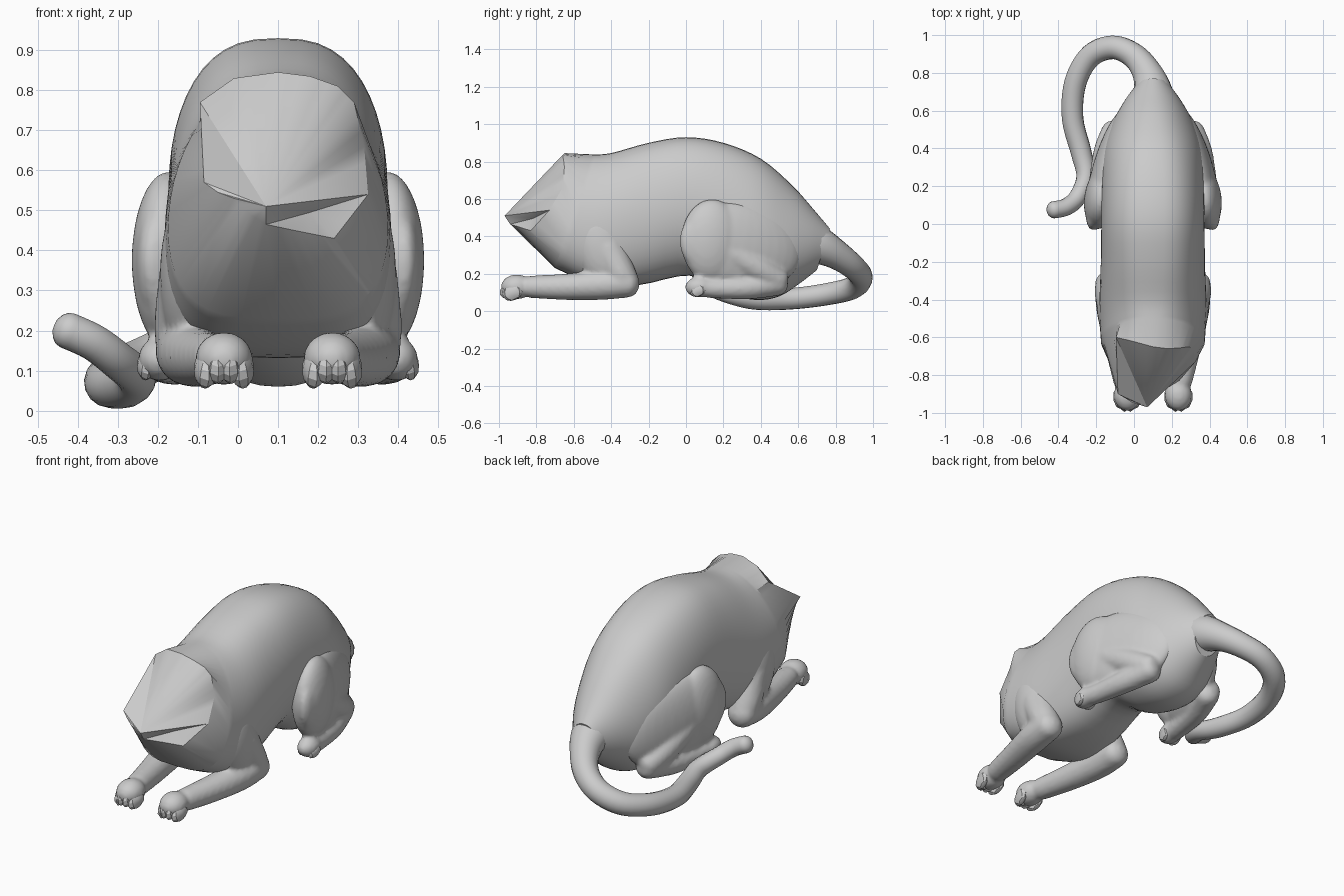
import bpy, bmesh, math
from mathutils import Vector, Matrix

if "Cube" in bpy.data.objects:
    bpy.data.objects.remove(bpy.data.objects["Cube"])

CX = 0.1          # the animal's middle line
fur = bpy.data.materials.new("grey fur")
fur.diffuse_color = (0.6, 0.6, 0.6, 1)
fur.use_nodes = True
fur.node_tree.nodes["Principled BSDF"].inputs["Base Color"].default_value = fur.diffuse_color


def finish(bm, name, angle=35):
    bmesh.ops.recalc_face_normals(bm, faces=bm.faces)
    me = bpy.data.meshes.new(name)
    bm.to_mesh(me)
    bm.free()
    ob = bpy.data.objects.new(name, me)
    bpy.context.collection.objects.link(ob)
    me.materials.append(fur)
    bpy.ops.object.select_all(action='DESELECT')
    ob.select_set(True)
    bpy.context.view_layer.objects.active = ob
    if angle:
        bpy.ops.object.shade_smooth_by_angle(angle=math.radians(angle))
    return ob


def spline(pts, steps):
    """Catmull-Rom through vectors of any size."""
    p = [pts[0]] + list(pts) + [pts[-1]]
    out = []
    for i in range(1, len(p) - 2):
        for s in range(steps):
            t = s / steps
            w = (-t + 2*t*t - t**3, 2 - 5*t*t + 3*t**3, t + 4*t*t - 3*t**3, t**3 - t*t)
            out.append([sum(w[k] * p[i - 1 + k][c] for k in range(4)) / 2
                        for c in range(len(p[i]))])
    return out + [list(pts[-1])]


def bridge(bm, rings):
    for a, b in zip(rings, rings[1:]):
        n = len(a)
        for i in range(n):
            bm.faces.new((a[i], a[(i + 1) % n], b[(i + 1) % n], b[i]))


def fan(bm, ring, tip):
    v = bm.verts.new(tip)
    for i in range(len(ring)):
        bm.faces.new((ring[i], ring[(i + 1) % len(ring)], v))


def tube(bm, pts, steps=5, sides=16):
    """Rounded tapering tube through (x, y, z, radius) points."""
    path = spline(pts, steps)
    pos = [Vector(q[:3]) for q in path]
    first, last = (pos[1] - pos[0]).normalized(), (pos[-1] - pos[-2]).normalized()
    r0, r1 = path[0][3], path[-1][3]
    caps = [(math.sin(a), math.cos(a)) for a in (1.2, 0.8, 0.4)]
    line = [(pos[0] - first*r0*s*0.8, r0*c) for s, c in caps]
    line += [(p, q[3]) for p, q in zip(pos, path)]
    line += [(pos[-1] + last*r1*s*0.8, r1*c) for s, c in reversed(caps)]
    side = first.orthogonal().normalized()
    rings = []
    for i, (p, r) in enumerate(line):
        d = (line[min(i + 1, len(line) - 1)][0] - line[max(i - 1, 0)][0]).normalized()
        side = (side - d * side.dot(d)).normalized()
        up = d.cross(side)
        rings.append([bm.verts.new(p + r*(side*math.cos(t) + up*math.sin(t)))
                      for t in (2*math.pi*k/sides for k in range(sides))])
    bridge(bm, rings)
    fan(bm, rings[0], pos[0] - first*r0*0.8)
    fan(bm, rings[-1], pos[-1] + last*r1*0.8)


def blob(bm, loc, size, yaw=0, pitch=0, u=32, v=20):
    m = (Matrix.Translation(loc) @ Matrix.Rotation(yaw, 4, 'Z')
         @ Matrix.Rotation(pitch, 4, 'X') @ Matrix.Diagonal((*size, 1)))
    bmesh.ops.create_uvsphere(bm, u_segments=u, v_segments=v, radius=1, matrix=m)


def fuse(ob):
    """Melt overlapping shapes into one soft skin."""
    r = ob.modifiers.new("fuse", 'REMESH')
    r.mode, r.voxel_size, r.use_smooth_shade = 'VOXEL', 0.012, True
    s = ob.modifiers.new("soften", 'SMOOTH')
    s.factor, s.iterations = 0.5, 5


# --- body: cut face, then rings from the neck to the rump ---
cut = [(.10, -.65, .845), (.18, -.66, .835), (.25, -.655, .81), (.29, -.65, .77),
       (.315, -.66, .66), (.325, -.73, .54), (.24, -.83, .43), (.15, -.885, .448),
       (.07, -.94, .465), (.03, -.95, .49), (-.01, -.945, .53), (-.05, -.92, .545),
       (-.085, -.90, .57), (-.09, -.75, .67), (-.095, -.60, .77), (-.01, -.62, .83)]
# top y, top z, bottom y, bottom z, half width, widening downwards,
# upper and lower squareness (1 = round)
sections = [(-.50, .838, -.70, .23, .268, .18, .85, .6), (-.40, .845, -.48, .14, .28, .12, .8, .5),
            (-.20, .90, -.25, .14, .276, .05, .75, .65), (0, .93, .02, .19, .273, 0, .75, .9),
            (.20, .90, .20, .10, .273, 0, .75, .9), (.40, .815, .37, .06, .262, .06, .8, .9),
            (.57, .67, .50, .08, .215, .10, .9, .9), (.69, .535, .61, .15, .15, .03, 1, 1),
            (.77, .44, .70, .22, .085, 0, 1, 1)]
N = 48
grid = []
for yt, zt, yb, zb, hw, pear, top, low in sections:
    row = []
    for k in range(N):
        t = 2*math.pi*k/N
        c, s = math.cos(t), math.sin(t)
        s = math.copysign(abs(s)**(low if c < 0 else top), s) if abs(s) > 1e-6 else 0
        row += [CX + hw*s*(1 - pear*c), (yt + yb)/2 + (yt - yb)/2*c, (zt + zb)/2 + (zt - zb)/2*c]
    grid.append(row)
rim = [c for i in range(16) for j in range(3)
       for c in Vector(cut[i]).lerp(Vector(cut[(i + 1) % 16]), j/3)]
bm = bmesh.new()
rings = [[bm.verts.new(r[3*k:3*k + 3]) for k in range(N)] for r in [rim] + spline(grid, 4)]
bridge(bm, rings)
# cut face fans out from the foremost point, with a groove on the right
nose, groove = bm.verts.new((.07, -.97, .51)), bm.verts.new((.18, -.82, .495))
for i in range(N):
    bm.faces.new((rings[0][i], rings[0][(i + 1) % N], groove if 15 <= i < 24 else nose))
bm.faces.new((nose, rings[0][15], groove))
bm.faces.new((nose, groove, rings[0][24]))
bm.faces.new(rings[-1])
finish(bm, "body", 28)

# --- tail curling round to the left ---
bm = bmesh.new()
tube(bm, [(.10, .58, .39, .13), (.10, .70, .355, .105), (.07, .80, .305, .08),
          (0, .89, .24, .067), (-.11, .935, .18, .063), (-.23, .89, .125, .061),
          (-.31, .75, .09, .059), (-.325, .56, .066, .057), (-.28, .38, .062, .055),
          (-.255, .25, .085, .05), (-.30, .14, .125, .047), (-.36, .09, .17, .046),
          (-.425, .075, .2, .046)])
finish(bm, "tail")

# --- legs, the same on both sides ---
for side, s in (("left", -1), ("right", 1)):
    X = lambda d: CX + s*d
    # front leg: shoulder, elbow, forearm, paw
    bm = bmesh.new()
    blob(bm, (X(.20), -.45, .34), (.095, .15, .24), 0, .35)
    tube(bm, [(X(.20), -.42, .33, .10), (X(.225), -.36, .22, .085), (X(.23), -.33, .165, .077)])
    tube(bm, [(X(.23), -.31, .15, .077), (X(.22), -.45, .14, .08),
              (X(.185), -.65, .13, .07), (X(.15), -.83, .13, .06)])
    blob(bm, (X(.135), -.905, .13), (.072, .085, .066))
    fuse(finish(bm, side + "_front_leg"))
    # hind leg: thigh, knee, calf, shin, paw
    bm = bmesh.new()
    blob(bm, (X(.23), .29, .345), (.09, .34, .235), s*.28, -.18)
    blob(bm, (X(.272), .14, .375), (.091, .168, .223), s*.15)
    tube(bm, [(X(.26), .22, .32, .08), (X(.24), .38, .23, .075), (X(.205), .49, .165, .068)])
    tube(bm, [(X(.20), .49, .15, .068), (X(.25), .34, .125, .061),
              (X(.28), .18, .12, .053), (X(.295), .09, .125, .05)])
    blob(bm, (X(.295), .07, .128), (.055, .075, .055))
    fuse(finish(bm, side + "_hind_leg"))
    # toes
    for paw, x, y, z, k in (("front", .135, -.95, .108, 1), ("hind", .295, .04, .118, .76)):
        bm = bmesh.new()
        for d, up in ((-.048, -.008), (-.018, .004), (.018, .004), (.048, -.008)):
            blob(bm, (X(x + d*k), y + abs(d)*.5, z + up), (.027*k, .058*k, .042*k),
                 -d*s*4, .45, 8, 6)
        finish(bm, f"{side}_{paw}_toes", 25)
